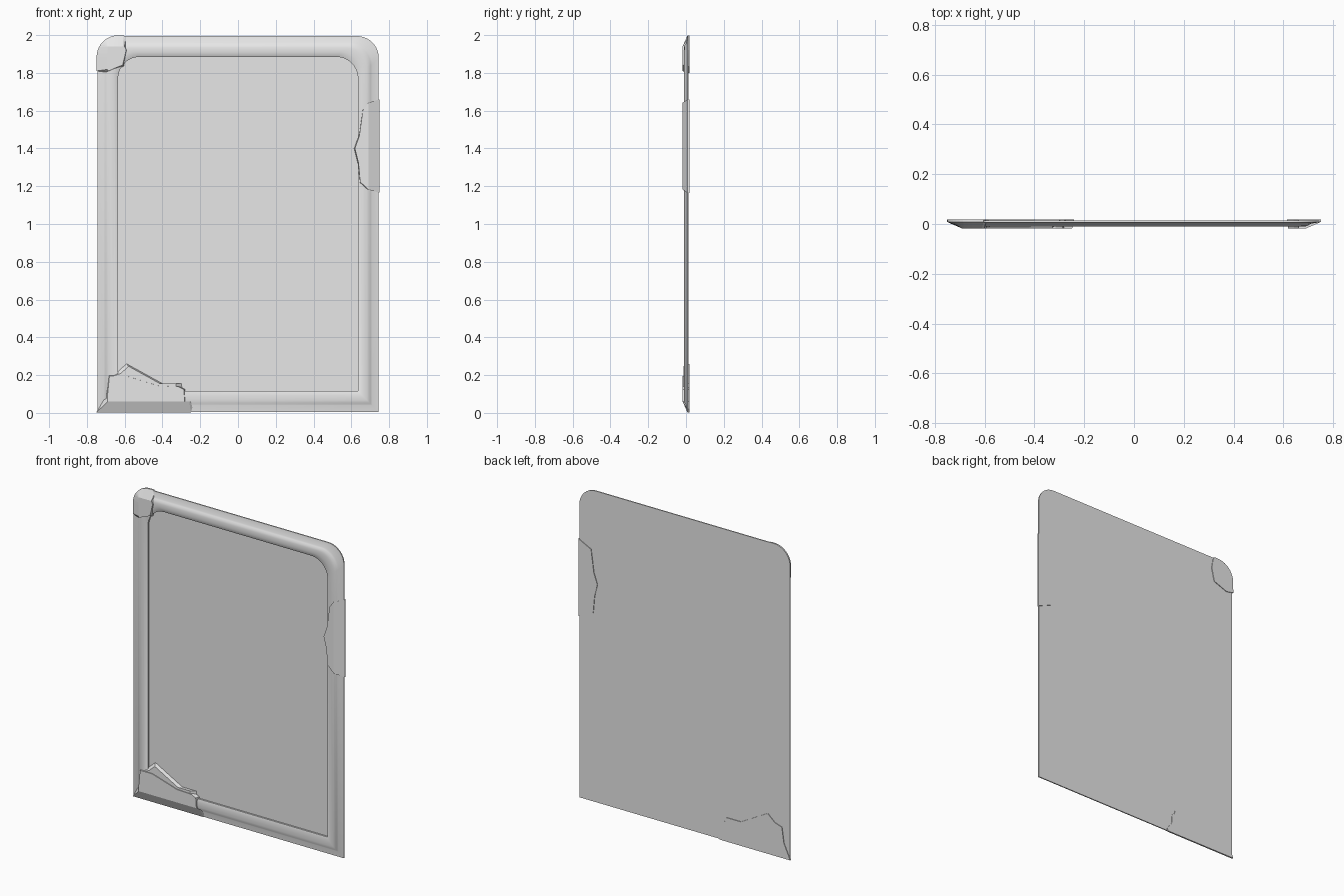
import bpy, bmesh, math
from mathutils import Vector

cube = bpy.data.objects.get("Cube")
if cube:
    bpy.data.objects.remove(cube, do_unlink=True)

grey = bpy.data.materials.new("light_grey")
grey.use_nodes = True
grey.diffuse_color = (0.8, 0.8, 0.8, 1)
grey.node_tree.nodes["Principled BSDF"].inputs["Base Color"].default_value = (0.8, 0.8, 0.8, 1)

HALF, LOW, HIGH, RADIUS = 0.745, 0.005, 1.995, 0.115


def corner(cx, cz, start, steps=10):
    """Quarter arc running a quarter turn from the start angle."""
    angles = [math.radians(start + 90 * i / steps) for i in range(steps + 1)]
    return [(cx + RADIUS * math.cos(a), cz + RADIUS * math.sin(a)) for a in angles]


def outline(d):
    """Sheet outline inset by d: square bottom corners, round top corners."""
    x, z0, z1 = HALF - d, LOW + d, HIGH - d
    return ([(-x, z0), (x, z0)] + corner(x - RADIUS, z1 - RADIUS, 0)
            + corner(RADIUS - x, z1 - RADIUS, 90))


def loft(name, rings, smooth=None):
    """Join (outline, depth) rings and cap both ends."""
    bm = bmesh.new()
    loops = [[bm.verts.new((x, y, z)) for x, z in pts] for pts, y in rings]
    for a, b in zip(loops, loops[1:]):
        for i in range(len(a)):
            j = (i + 1) % len(a)
            bm.faces.new((a[i], a[j], b[j], b[i]))
    bm.faces.new(loops[0])
    bm.faces.new(loops[-1])
    bmesh.ops.remove_doubles(bm, verts=bm.verts, dist=0.0005)
    bmesh.ops.recalc_face_normals(bm, faces=bm.faces)
    mesh = bpy.data.meshes.new(name)
    bm.to_mesh(mesh)
    bm.free()
    mesh.materials.append(grey)
    obj = bpy.data.objects.new(name, mesh)
    bpy.context.collection.objects.link(obj)
    if smooth:
        bpy.ops.object.select_all(action='DESELECT')
        bpy.context.view_layer.objects.active = obj
        obj.select_set(True)
        bpy.ops.object.shade_smooth_by_angle(angle=math.radians(smooth))
    return obj


# Frame: flat lip, then a raised rounded moulding
profile = [(0, 0.014), (0, 0.007), (0.035, 0.001), (0.042, -0.003), (0.05, -0.008),
           (0.062, -0.011), (0.085, -0.011), (0.1, -0.008), (0.11, -0.003), (0.11, 0.009)]
loft("frame", [(outline(d), y) for d, y in profile], 50)

# Recessed panel
loft("panel", [(outline(0.108), 0.0135), (outline(0.108), 0.008)])


def fitting(name, pts, front, shrink):
    """Faceted plate whose front is pulled in from the outer sheet edge."""
    c = sum((Vector(p) for p in pts), Vector((0, 0))) / len(pts)
    face = []
    for p in pts:
        x, z = c + (Vector(p) - c) * shrink
        face.append((max(-0.69, min(0.69, x)), max(0.06, min(1.94, z))))
    loft(name, [(pts, 0.018), (pts, 0.008), (face, front)])


# Rounded guard on the top right corner
arc = [(x * 1.005, z + 0.004) for x, z in corner(RADIUS - HALF, HIGH - RADIUS, 90)]
fitting("corner_guard", arc + [(-0.75, 1.81), (-0.70, 1.8), (-0.605, 1.835),
                               (-0.585, 1.92), (-0.595, 1.98), (-0.605, 1.999)],
        -0.018, 0.93)

# Grip on the left edge
fitting("edge_grip", [(0.75, 1.165), (0.75, 1.66), (0.66, 1.615), (0.64, 1.47),
                      (0.615, 1.4), (0.635, 1.32), (0.645, 1.21)], -0.018, 0.93)

# Bottom corner brace with a lower shard above it
fitting("corner_brace", [(-0.75, 0.002), (-0.25, 0.002), (-0.24, 0.02), (-0.275, 0.06),
                         (-0.28, 0.125), (-0.31, 0.14), (-0.42, 0.145), (-0.6, 0.2),
                         (-0.69, 0.2), (-0.705, 0.1)], -0.018, 0.96)
fitting("corner_shard", [(-0.68, 0.08), (-0.29, 0.08), (-0.3, 0.155), (-0.4, 0.155),
                         (-0.59, 0.26), (-0.64, 0.215), (-0.685, 0.2)], -0.014, 0.86)
